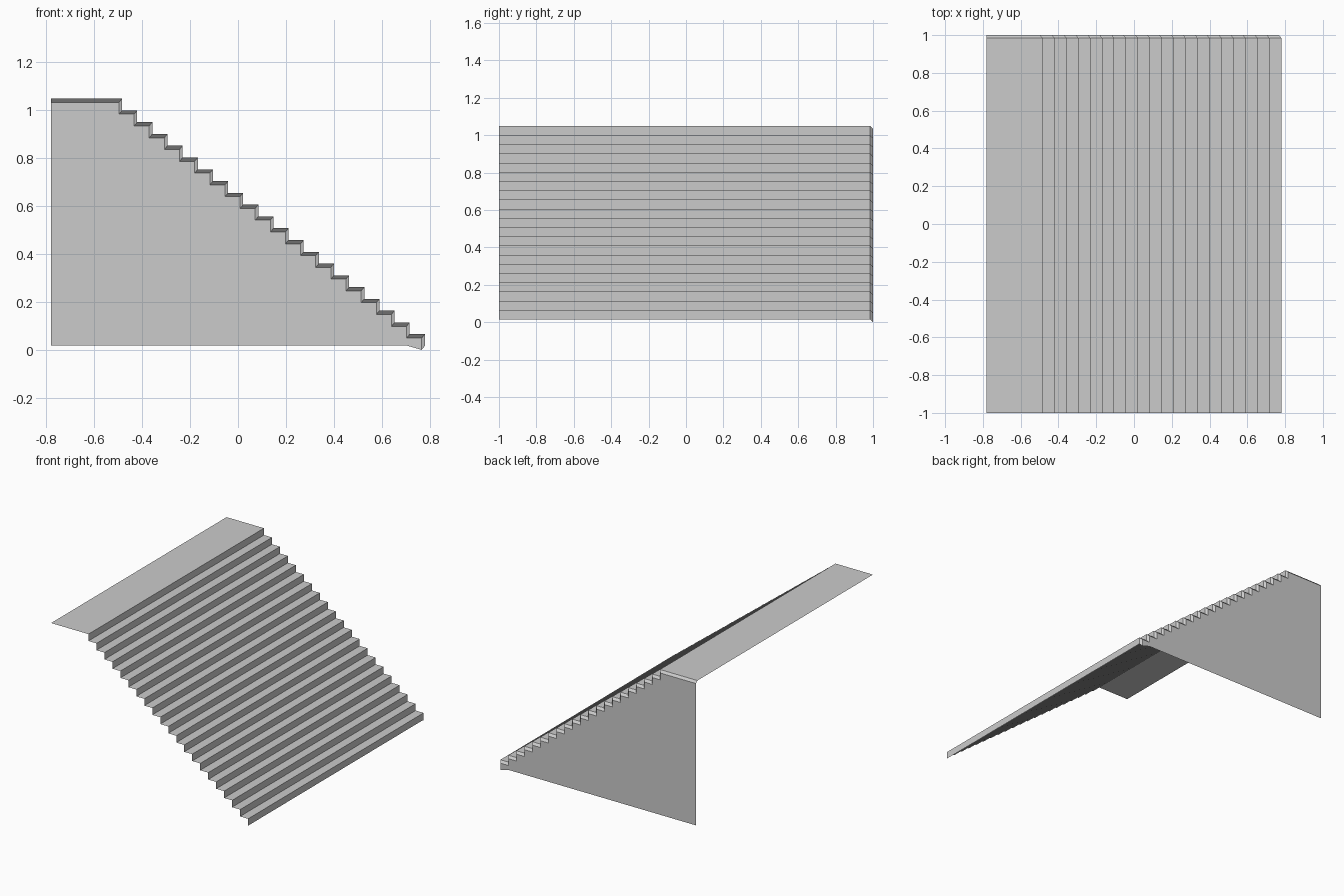
import bpy, bmesh

if "Cube" in bpy.data.objects:
    bpy.data.objects.remove(bpy.data.objects["Cube"])

N = 21                        # number of risers
RUN, RISE = 0.0632, 0.0492    # tread depth and riser height
X0, X1 = -0.78, 0.78          # back and front ends
Z0 = 0.016                    # foot of the lowest riser
Y0, Y1, Y2 = -1.0, 0.985, 1.0 # open side, edge of treads, wall plane
DX, DZ = 0.013, 0.016         # size of the chamfer along the wall


def stair_profile(dx=0.0, dz=0.0):
    pts = []
    for i in range(N):
        x = X1 - i * RUN - dx
        z = Z0 + i * RISE - dz
        pts += [(x, z), (x, z + RISE)]
    pts.append((X0, Z0 + N * RISE - dz))
    return pts


def finish(name, bm):
    mesh = bpy.data.meshes.new(name)
    bm.to_mesh(mesh)
    bm.free()
    obj = bpy.data.objects.new(name, mesh)
    bpy.context.collection.objects.link(obj)
    return obj


def strip(name, prof_a, ya, prof_b, yb):
    """Sheet of quads spanning two matching profiles."""
    bm = bmesh.new()
    a = [bm.verts.new((x, ya, z)) for x, z in prof_a]
    b = [bm.verts.new((x, yb, z)) for x, z in prof_b]
    for i in range(len(a) - 1):
        bm.faces.new((a[i], b[i], b[i + 1], a[i + 1]))
    return finish(name, bm)


outer = stair_profile()
inner = stair_profile(DX, DZ)

# treads, risers and top landing
strip("steps", outer, Y0, outer, Y1)

# chamfered edge between the steps and the side wall
strip("step_edge_chamfer", outer, Y1, inner, Y2)

# single side wall, with its foot dipping under the first step
bm = bmesh.new()
outline = inner + [(X0, 0.018), (0.704, 0.018)]
bm.faces.new([bm.verts.new((x, Y2, z)) for x, z in outline])
bm.normal_update()
for f in bm.faces:
    if f.normal.y < 0:
        f.normal_flip()
bmesh.ops.triangulate(bm, faces=bm.faces[:])
finish("side_wall", bm)
